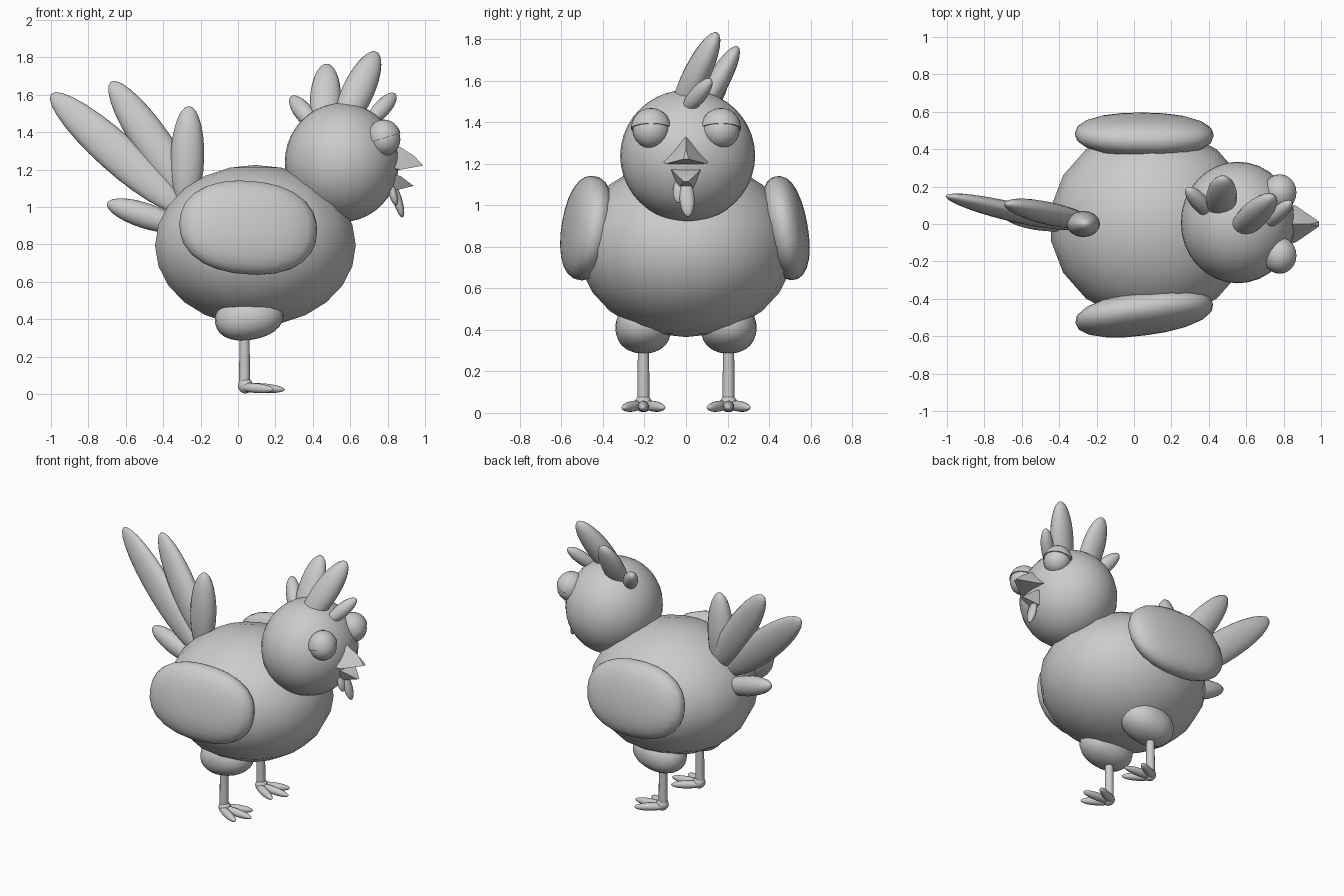
import bpy, bmesh
from math import radians
from mathutils import Vector, Matrix

if "Cube" in bpy.data.objects:
    bpy.data.objects.remove(bpy.data.objects["Cube"])


def finish(name, bm, angle=60):
    bmesh.ops.recalc_face_normals(bm, faces=bm.faces)
    me = bpy.data.meshes.new(name)
    bm.to_mesh(me)
    bm.free()
    ob = bpy.data.objects.new(name, me)
    bpy.context.collection.objects.link(ob)
    bpy.context.view_layer.objects.active = ob
    bpy.ops.object.select_all(action='DESELECT')
    ob.select_set(True)
    bpy.ops.object.shade_smooth_by_angle(angle=radians(angle))
    return ob


def ellipsoid(name, loc, radii, rot=(0, 0, 0), seg=24, rings=14, power=1.0, cut=None):
    """Ellipsoid; power < 1 gives a blunter outline, cut keeps the side along a normal."""
    bm = bmesh.new()
    bmesh.ops.create_uvsphere(bm, u_segments=seg, v_segments=rings, radius=1)
    for v in bm.verts:
        n = sum(abs(c) ** (2 / power) for c in v.co) ** (power / 2)
        v.co = Vector([c / n * r for c, r in zip(v.co, radii)])
    m = Matrix.Translation(loc)
    for ang, ax in zip(rot, 'XYZ'):
        m = m @ Matrix.Rotation(radians(ang), 4, ax)
    bm.transform(m)
    if cut:
        geom = bm.verts[:] + bm.edges[:] + bm.faces[:]
        res = bmesh.ops.bisect_plane(bm, geom=geom, plane_co=loc, plane_no=cut, clear_inner=True)
        edges = [e for e in res['geom_cut'] if isinstance(e, bmesh.types.BMEdge)]
        bmesh.ops.edgeloop_fill(bm, edges=edges)
    return finish(name, bm)


def feather(name, base, tip, width, thick):
    """Ellipsoid stretched from base to tip, thin across y."""
    a, b = Vector(base), Vector(tip)
    z = (b - a).normalized()
    x = Vector((0, 1, 0)).cross(z).normalized()
    y = z.cross(x)
    m = Matrix((x, y, z)).transposed().to_4x4()
    m.translation = (a + b) / 2
    bm = bmesh.new()
    bmesh.ops.create_uvsphere(bm, u_segments=16, v_segments=14, radius=1)
    bm.transform(m @ Matrix.Diagonal((width, thick, (b - a).length / 2, 1)))
    return finish(name, bm)


def hull(name, pts):
    bm = bmesh.new()
    for p in pts:
        bm.verts.new(p)
    bmesh.ops.convex_hull(bm, input=bm.verts)
    return finish(name, bm, 35)


# Body and head
ellipsoid("body", (0.093, 0, 0.795), (0.545, 0.52, 0.43), seg=18, rings=12)
ellipsoid("head", (0.555, 0.008, 1.238), (0.305, 0.325, 0.318), seg=32, rings=20)

# Tail feathers
feather("tail_long", (-0.3, -0.02, 0.98), (-1.0, 0.15, 1.605), 0.105, 0.05)
feather("tail_middle", (-0.22, 0, 1.0), (-0.68, 0.11, 1.67), 0.1, 0.06)
feather("tail_upright", (-0.28, 0, 0.98), (-0.262, 0, 1.54), 0.09, 0.07)
feather("tail_low", (-0.3, 0, 0.89), (-0.7, 0.05, 1.02), 0.068, 0.06)

# Comb
feather("comb_back", (0.42, 0.04, 1.42), (0.285, 0.19, 1.59), 0.05, 0.045)
feather("comb_tall_back", (0.46, 0.03, 1.38), (0.475, 0.25, 1.765), 0.083, 0.055)
feather("comb_tall_front", (0.54, -0.06, 1.4), (0.74, 0.15, 1.83), 0.085, 0.065)
feather("comb_front", (0.7, -0.01, 1.45), (0.84, 0.12, 1.605), 0.045, 0.04)

# Beak and wattles
hull("beak_upper", [(0.8, 0, 1.35), (0.86, 0, 1.325), (0.94, 0, 1.275), (0.99, 0.012, 1.222),
                    (0.99, -0.012, 1.222), (0.82, 0.115, 1.21), (0.82, -0.115, 1.21),
                    (0.87, 0.095, 1.2), (0.87, -0.095, 1.2), (0.8, 0, 1.195)])
hull("beak_lower", [(0.81, 0.08, 1.18), (0.81, -0.08, 1.18), (0.87, 0.065, 1.165), (0.87, -0.065, 1.165),
                    (0.94, 0.01, 1.113), (0.94, -0.01, 1.113), (0.8, 0.04, 1.08), (0.8, -0.04, 1.08)])
feather("wattle_front", (0.83, 0, 1.12), (0.88, 0.01, 0.945), 0.024, 0.036)
feather("wattle_back", (0.81, -0.02, 1.14), (0.845, -0.035, 1.01), 0.022, 0.035)

for s, side in ((-1, "right"), (1, "left")):
    # Eyes with heavy lids
    y = s * 0.168
    ellipsoid("eye_" + side, (0.782, y, 1.362), (0.086, 0.09, 0.088))
    ellipsoid("eyelid_" + side, (0.78, y, 1.368), (0.092, 0.098, 0.1), cut=(-0.3, 0, 1))
    # Wings
    yaw = 8 if s < 0 else -1
    ellipsoid("wing_" + side, (0.055, s * 0.478, 0.89), (0.372, 0.108, 0.252),
              (s * 10, 3, yaw), seg=20, rings=14, power=0.88)
    # Thigh, shank and toes
    y = s * 0.205
    ellipsoid("thigh_" + side, (0.06, y, 0.41), (0.185, 0.135, 0.12), (0, -10, 0), seg=20, power=0.9)
    bm = bmesh.new()
    bmesh.ops.create_cone(bm, cap_ends=True, segments=12, radius1=0.03, radius2=0.026, depth=0.32,
                          matrix=Matrix.Translation((0.035, y, 0.2)))
    finish("shank_" + side, bm)
    ellipsoid("heel_" + side, (0.04, y, 0.045), (0.04, 0.042, 0.042), seg=12, rings=8)
    for i, (tx, ty) in enumerate(((0.19, -0.1), (0.25, 0), (0.19, 0.1))):
        feather("toe_%s_%d" % (side, i), (0, y, 0.04), (tx, y + ty, 0.024), 0.026, 0.027)
